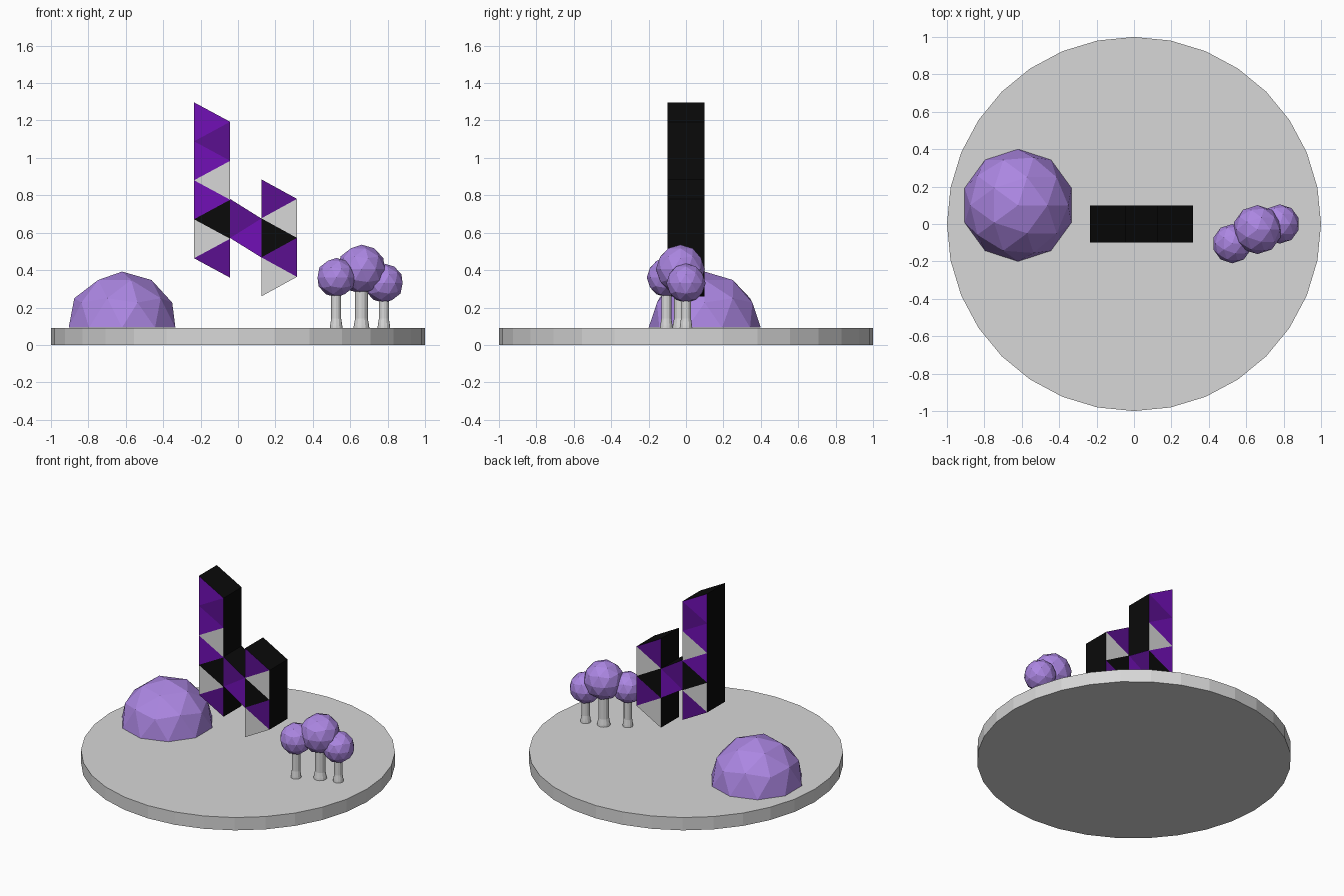
import bpy, bmesh, math
from mathutils import Matrix

if "Cube" in bpy.data.objects:
    bpy.data.objects.remove(bpy.data.objects["Cube"])


def material(name, rgb):
    m = bpy.data.materials.new(name)
    m.diffuse_color = (*rgb, 1)
    m.use_nodes = True
    m.node_tree.nodes["Principled BSDF"].inputs["Base Color"].default_value = m.diffuse_color
    return m


GREY = material("light_grey", (0.68, 0.68, 0.68))
LAVENDER = material("lavender", (0.41, 0.24, 0.76))
BRIGHT = material("bright_purple", (0.165, 0.005, 0.47))
DARK = material("dark_purple", (0.105, 0.005, 0.28))
BLACK = material("black", (0.003, 0.003, 0.003))


def add_object(name, bm, mats):
    bmesh.ops.recalc_face_normals(bm, faces=bm.faces)
    mesh = bpy.data.meshes.new(name)
    bm.to_mesh(mesh)
    bm.free()
    for m in mats:
        mesh.materials.append(m)
    ob = bpy.data.objects.new(name, mesh)
    bpy.context.collection.objects.link(ob)
    return ob


def lathe(name, profile, sides, centre, mat):
    """Closed turned shape from (radius, z) rings, bottom to top."""
    bm = bmesh.new()
    rings = []
    for r, z in profile:
        rings.append([bm.verts.new((centre[0] + r * math.cos(2 * math.pi * i / sides),
                                    centre[1] + r * math.sin(2 * math.pi * i / sides), z))
                      for i in range(sides)])
    for a, b in zip(rings, rings[1:]):
        for i in range(sides):
            j = (i + 1) % sides
            bm.faces.new((a[i], a[j], b[j], b[i]))
    bm.faces.new(rings[0])
    bm.faces.new(rings[-1])
    return add_object(name, bm, [mat])


def foliage(name, centre, radius, half=False):
    """Low-poly ball, optionally cut to a dome."""
    bm = bmesh.new()
    bmesh.ops.create_icosphere(bm, subdivisions=2, radius=radius)
    if half:
        cut = bmesh.ops.bisect_plane(bm, geom=bm.verts[:] + bm.edges[:] + bm.faces[:], dist=1e-4,
                                     plane_co=(0, 0, 0), plane_no=(0, 0, 1), clear_inner=True)
        bmesh.ops.holes_fill(bm, edges=[e for e in bm.edges if e.is_boundary])
    bmesh.ops.transform(bm, matrix=Matrix.Translation(centre), verts=bm.verts)
    return add_object(name, bm, [LAVENDER])


STEP = 0.1042   # vertical distance between zigzag points
DEPTH = 0.1     # half thickness


def triangle_strip(name, x0, x1, top, tiles):
    """Thick zigzag strip of triangles: coloured front and back, black sides."""
    bm = bmesh.new()
    n = len(tiles) + 2
    front, back = ([bm.verts.new((x1 if k % 2 else x0, y, top - k * STEP)) for k in range(n)]
                   for y in (-DEPTH, DEPTH))
    mats = [BLACK, GREY, BRIGHT, DARK]
    for side in (front, back):
        for k, m in enumerate(tiles):
            bm.faces.new(side[k:k + 3]).material_index = mats.index(m)
    rim = [(0, 1), (n - 2, n - 1)] + [(k, k + 2) for k in range(n - 2)]
    for a, b in rim:
        bm.faces.new((front[a], front[b], back[b], back[a]))
    return add_object(name, bm, mats)


# Round base
lathe("base_disc", [(1, 0), (1, 0.09)], 32, (0, 0), GREY)

# Large dome bush
foliage("dome_bush", (-0.62, 0.1, 0.092), 0.3, half=True)

# Three trees: x, y, crown height, crown radius, trunk radius
for i, (x, y, z, r, t) in enumerate([(0.66, -0.03, 0.405, 0.131, 0.034),
                                     (0.525, -0.105, 0.36, 0.105, 0.027),
                                     (0.78, 0.0, 0.33, 0.105, 0.027)], 1):
    foliage(f"tree_crown_{i}", (x, y, z), r)
    lathe(f"tree_trunk_{i}", [(t * 1.25, 0.09), (t * 1.2, 0.105), (t, 0.14), (t, z - r * 0.7)],
          12, (x, y), GREY)

# Floating sculpture of triangular tiles
triangle_strip("tall_strip", -0.235, -0.042, 1.297,
               [BRIGHT, DARK, BRIGHT, GREY, BRIGHT, BLACK, GREY, DARK])
triangle_strip("bridge_strip", -0.042, 0.125, 0.78, [DARK, BRIGHT])
triangle_strip("short_strip", 0.125, 0.315, 0.885, [DARK, GREY, BLACK, DARK, GREY])
